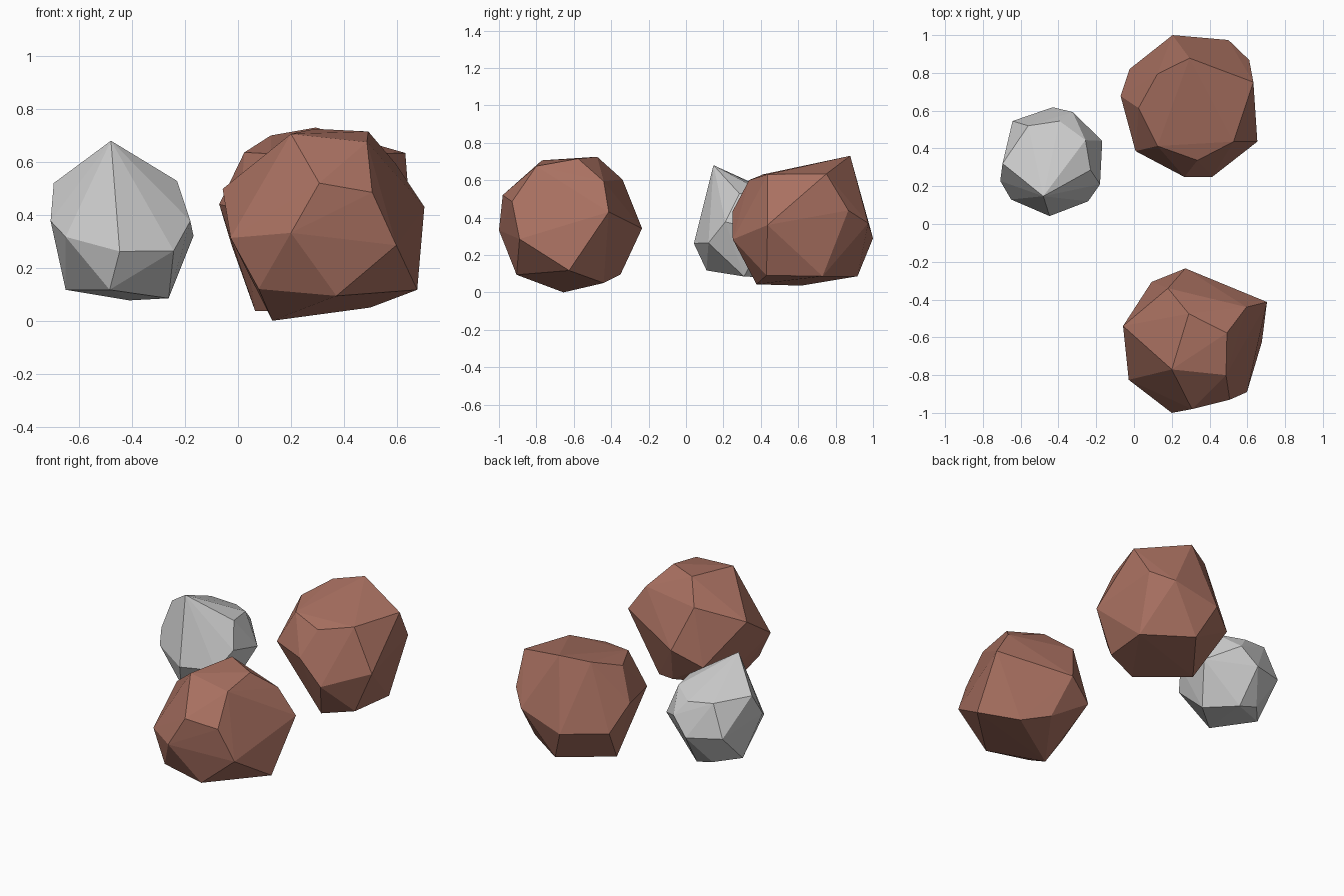
import bpy, bmesh

clay = bpy.data.materials.new("red_clay")
clay.diffuse_color = (0.40, 0.165, 0.12, 1)


def boulder(name, corners, material=None):
    """Faceted stone: the convex hull of its chipped corners."""
    bm = bmesh.new()
    for c in corners:
        bm.verts.new(c)
    bmesh.ops.convex_hull(bm, input=bm.verts[:])
    loose = [v for v in bm.verts if not v.link_faces]
    bmesh.ops.delete(bm, geom=loose, context='VERTS')
    bmesh.ops.recalc_face_normals(bm, faces=bm.faces[:])
    mesh = bpy.data.meshes.new(name)
    bm.to_mesh(mesh)
    bm.free()
    if material:
        mesh.materials.append(material)
    obj = bpy.data.objects.new(name, mesh)
    bpy.context.collection.objects.link(obj)
    return obj


# Front boulder: crown, girdle, foot
boulder("front_boulder", [
    (.20, -.77, .706), (.29, -.475, .725), (.492, -.577, .715), (.487, -.80, .675),
    (.18, -.34, .604), (.595, -.44, .594),
    (-.058, -.54, .498), (-.028, -.825, .313), (.20, -1.0, .332), (.307, -.98, .52), (.507, -.93, .485),
    (.598, -.89, .285), (.704, -.413, .43), (.272, -.235, .342), (.093, -.307, .25),
    (.078, -.86, .12), (.08, -.56, .12), (.372, -.906, .094), (.677, -.625, .117), (.13, -.655, 0),
    (.50, -.44, .05), (.34, -.35, .096)], clay)

# Back boulder: crown, girdle, foot
boulder("back_boulder", [
    (.294, .878, .73), (.632, .751, .634), (.527, .436, .631), (.336, .337, .60),
    (.124, .413, .631), (.024, .614, .636), (.124, .794, .70),
    (.008, .386, .42), (-.071, .677, .44), (-.024, .82, .285), (.204, 1.0, .289), (.50, .974, .37),
    (.61, .868, .438), (.653, .436, .36), (.267, .249, .433), (.415, .25, .283),
    (.065, .615, .036), (.295, .917, .086), (.332, .377, .043), (.536, .43, .091), (.57, .73, .086)], clay)

# Small grey stone: crown, girdle, foot
boulder("small_stone", [
    (-.48, .147, .68), (-.696, .32, .52), (-.56, .52, .51), (-.394, .545, .49), (-.257, .444, .52),
    (-.23, .286, .528), (-.447, .042, .262), (-.651, .13, .317), (-.708, .228, .377), (-.243, .12, .264),
    (-.18, .21, .377), (-.168, .44, .32), (-.325, .593, .40), (-.43, .618, .29), (-.643, .545, .31),
    (-.651, .35, .117), (-.485, .11, .117), (-.262, .31, .085), (-.41, .475, .077), (-.53, .486, .11)])
